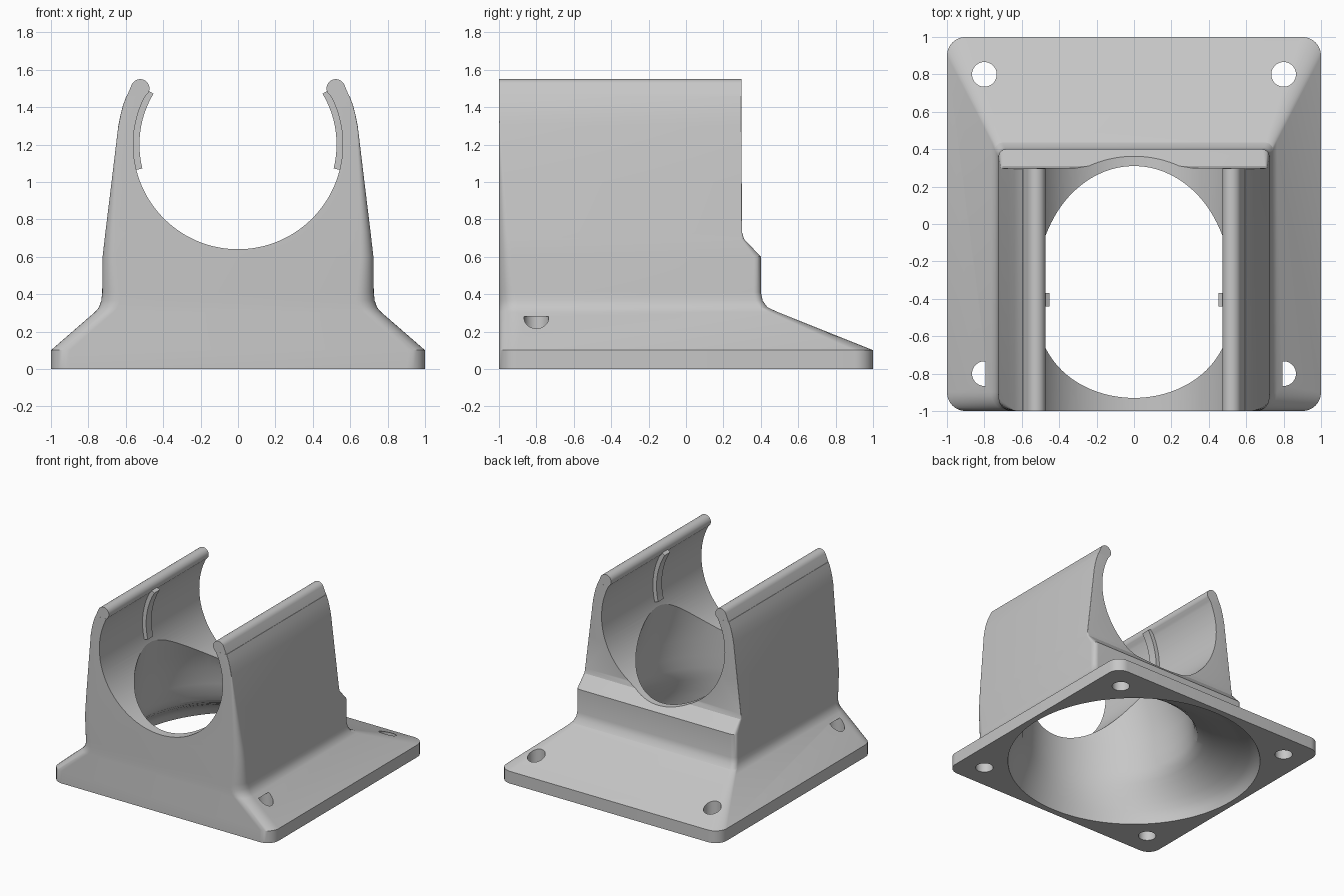
import bpy
import bmesh
from math import sin, cos, pi, radians

if "Cube" in bpy.data.objects:
    bpy.data.objects.remove(bpy.data.objects["Cube"])

GREY = (0.57, 0.57, 0.57, 1)
mat = bpy.data.materials.new("light grey plastic")
mat.use_nodes = True
mat.diffuse_color = GREY
mat.node_tree.nodes["Principled BSDF"].inputs["Base Color"].default_value = GREY


def loft(name, rings):
    """Skin a stack of equal-length rings and cap both ends."""
    bm = bmesh.new()
    loops = [[bm.verts.new(p) for p in ring] for ring in rings]
    n = len(loops[0])
    for a, b in zip(loops, loops[1:]):
        for i in range(n):
            j = (i + 1) % n
            bm.faces.new((a[i], a[j], b[j], b[i]))
    bm.faces.new(loops[0][::-1])
    bm.faces.new(loops[-1])
    bmesh.ops.recalc_face_normals(bm, faces=bm.faces)
    mesh = bpy.data.meshes.new(name)
    bm.to_mesh(mesh)
    bm.free()
    mesh.materials.append(mat)
    obj = bpy.data.objects.new(name, mesh)
    bpy.context.collection.objects.link(obj)
    return obj


def rounded_rect(z, half, back, r_front, r_back, steps=8):
    """Ring with its front edge at y = -1 and its own front and back corner radii."""
    corners = [(half, -1, r_front, -90), (half, back, r_back, 0),
               (-half, back, r_back, 90), (-half, -1, r_front, 180)]
    ring = []
    for x, y, r, start in corners:
        cx = x - r if x > 0 else x + r
        cy = y + r if y == -1 else y - r
        for i in range(steps + 1):
            a = radians(start + 90 * i / steps)
            ring.append((cx + r * cos(a), cy + r * sin(a), z))
    return ring


def circle(z, cx, cy, r, n=96):
    return [(cx + r * cos(2 * pi * i / n), cy + r * sin(2 * pi * i / n), z) for i in range(n)]


def extrude_y(name, profile, y0, y1):
    """Prism along y from an (x, z) profile."""
    return loft(name, [[(x, y, z) for x, z in profile] for y in (y0, y1)])


def arc(x, z, r, start, end, n):
    angles = [radians(start + (end - start) * i / n) for i in range(n + 1)]
    return [(x + r * cos(a), z + r * sin(a)) for a in angles]


def combine(target, other, operation):
    mod = target.modifiers.new(operation, "BOOLEAN")
    mod.operation = operation
    mod.solver = "EXACT"
    mod.object = other
    bpy.context.view_layer.objects.active = target
    bpy.ops.object.modifier_apply(modifier=mod.name)
    bpy.data.objects.remove(other)


# Outer body: plate, sloped skirt, upright block and tapering arms
layers = [
    (0, 1, 1, .1, .1), (.1, 1, 1, .1, .1),
    (.305, .764, .488, .1, .045), (.33, .743, .435, .1, .04),
    (.365, .731, .41, .1, .04), (.41, .726, .4, .09, .04),
    (.6, .724, .4, .07, .04), (.695, .713, .31, .06, .015),
    (.73, .709, .3, .055, .004), (1.0, .676, .298, .03, .003),
    (1.3, .64, .296, .005, .002), (1.36, .628, .296, .003, .002),
    (1.41, .615, .296, .003, .002), (1.459, .597, .296, .003, .002),
]
body = loft("duct_bracket", [rounded_rect(*layer) for layer in layers])

# Cradle for the pipe, then the rounded arm tips
cradle = arc(0, 1.2, .56, 0, 357.5, 143)
combine(body, extrude_y("cradle_cutter", cradle, -1.2, 1.2), "DIFFERENCE")
tip = arc(.523, 1.5, .0495, 25, 210, 20) + [(.503, 1.45), (.596, 1.455)]
for side in (-1, 1):
    profile = [(side * x, z) for x, z in tip]
    combine(body, extrude_y("arm_tip", profile, -.9995, .2955), "UNION")

# Leaning funnel from the round base opening up to the cradle: height, centre y, radius
duct = [(-.05, 0, .95), (0, 0, .95), (.05, -.01, .935), (.1, -.04, .9),
        (.15, -.095, .845), (.2, -.15, .79), (.25, -.202, .737), (.3, -.25, .69),
        (.345, -.28, .658), (.4, -.293, .643), (.5, -.302, .632), (.64, -.31, .62),
        (.78, -.338, .59), (.91, -.365, .558), (1.2, -.42, .49)]
rings = [circle(z, 0, cy, r) for z, cy, r in duct]
combine(body, loft("duct_cutter", rings), "DIFFERENCE")

# Screw holes
for x in (-.8, .8):
    for y in (-.8, .8):
        hole = [circle(z, x, y, .066, 40) for z in (-.1, .28)]
        combine(body, loft("screw_cutter", hole), "DIFFERENCE")


def rib(name, side):
    """Curved locating rib on the inside of an arm."""
    section = arc(0, 1.2, .527, -14, 31, 16) + arc(0, 1.2, .57, 31, -14, 16)
    return extrude_y(name, [(side * x, z) for x, z in section], -.44, -.37)


parts = [body, rib("left_rib", 1), rib("right_rib", -1)]

# Smooth shading with crisp edges
for obj in bpy.context.selected_objects:
    obj.select_set(False)
for obj in parts:
    obj.select_set(True)
bpy.context.view_layer.objects.active = body
bpy.ops.object.shade_smooth_by_angle(angle=radians(25))
